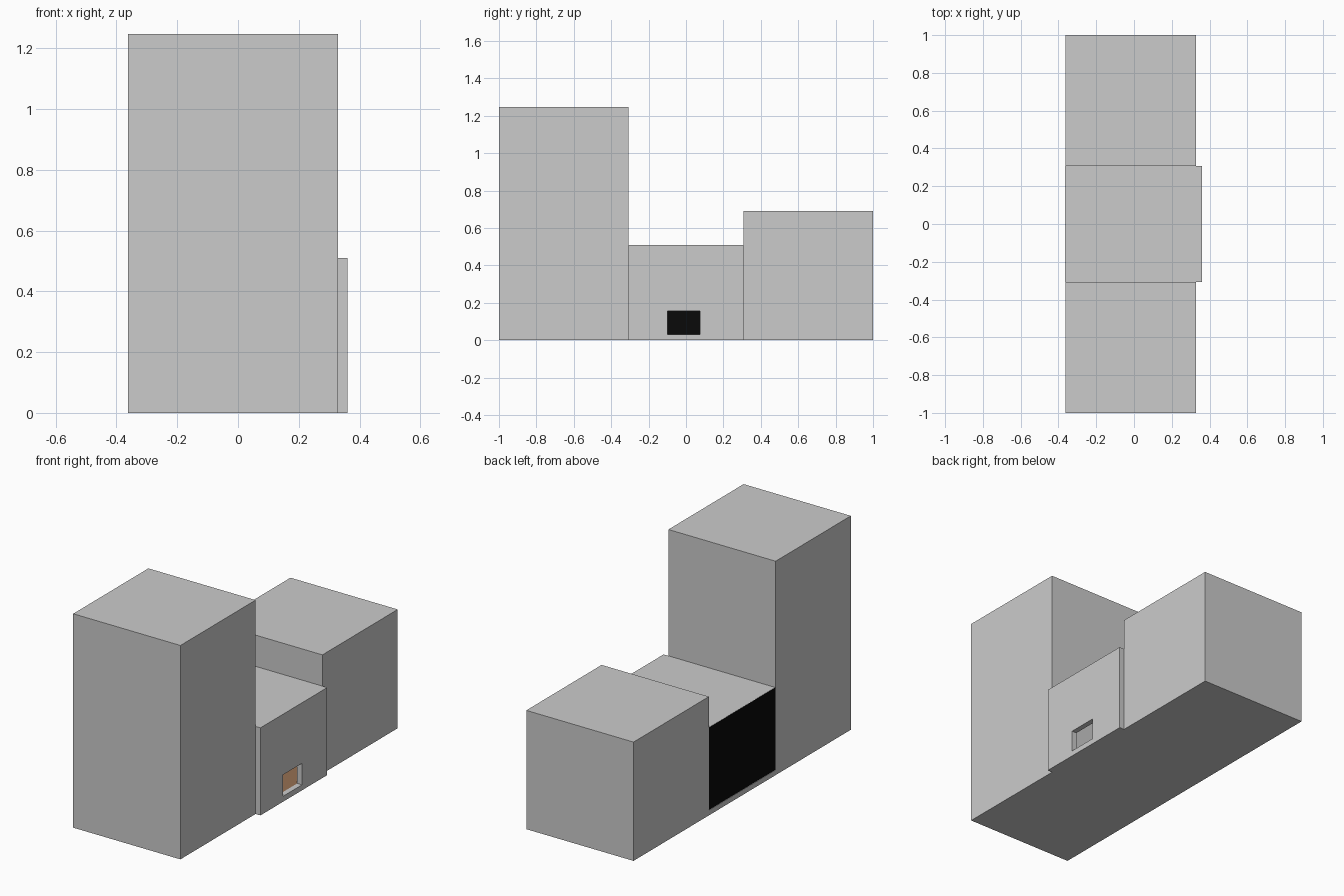
import bpy
import bmesh

if "Cube" in bpy.data.objects:
    bpy.data.objects.remove(bpy.data.objects["Cube"])


def material(name, rgb):
    m = bpy.data.materials.new(name)
    m.diffuse_color = (*rgb, 1.0)
    m.use_nodes = True
    m.node_tree.nodes["Principled BSDF"].inputs["Base Color"].default_value = m.diffuse_color
    return m


GREY = material("light grey", (0.6, 0.6, 0.6))
BROWN = material("brown", (0.30, 0.16, 0.085))
BLACK = material("black", (0.003, 0.003, 0.003))


def finish(bm, name, mat):
    bmesh.ops.recalc_face_normals(bm, faces=bm.faces)
    me = bpy.data.meshes.new(name)
    bm.to_mesh(me)
    bm.free()
    me.materials.append(mat)
    ob = bpy.data.objects.new(name, me)
    bpy.context.collection.objects.link(ob)
    return ob


def box(name, x, y, z, mat):
    bm = bmesh.new()
    bmesh.ops.create_cube(bm, size=1)
    for v in bm.verts:
        v.co = [r[0] if c < 0 else r[1] for c, r in zip(v.co, (x, y, z))]
    return finish(bm, name, mat)


def framed_wall(name, x, outer, hole, mat):
    """Wall slab spanning x, with a rectangular hole; rects are (y0, y1, z0, z1)."""
    bm = bmesh.new()

    def ring(px, r):
        y0, y1, z0, z1 = r
        return [bm.verts.new((px, a, b)) for a, b in
                ((y0, z0), (y1, z0), (y1, z1), (y0, z1))]

    rings = [ring(x[0], outer), ring(x[1], outer), ring(x[1], hole), ring(x[0], hole)]
    for k in range(4):
        a, b = rings[k], rings[(k + 1) % 4]
        for i in range(4):
            j = (i + 1) % 4
            bm.faces.new((a[i], a[j], b[j], b[i]))
    return finish(bm, name, mat)


BACK, FRONT, WALL = -0.362, 0.329, 0.36
Y0, Y1, ROOF, SLAB = -0.308, 0.307, 0.51, 0.032

# Two solid towers
box("tall_block", (BACK, FRONT), (-1.0, Y0), (0, 1.246), GREY)
box("short_block", (BACK, FRONT), (Y1, 1.0), (0, 0.692), GREY)

# Hollow middle room: slab, brown floor covering, roof and windowed wall
box("floor_slab", (BACK, FRONT), (Y0, Y1), (0, SLAB - 0.002), GREY)
box("floor_covering", (BACK + 0.004, FRONT), (Y0, Y1), (SLAB - 0.002, SLAB), BROWN)
box("roof", (BACK + 0.003, FRONT), (Y0, Y1), (ROOF - 0.03, ROOF), GREY)
framed_wall("window_wall", (FRONT, WALL), (Y0, Y1, 0, ROOF),
            (-0.10, 0.075, SLAB, 0.157), GREY)

# Black sheet closing the far side of the room
box("black_panel", (BACK, BACK + 0.003), (Y0, Y1), (SLAB, ROOF - 0.001), BLACK)
